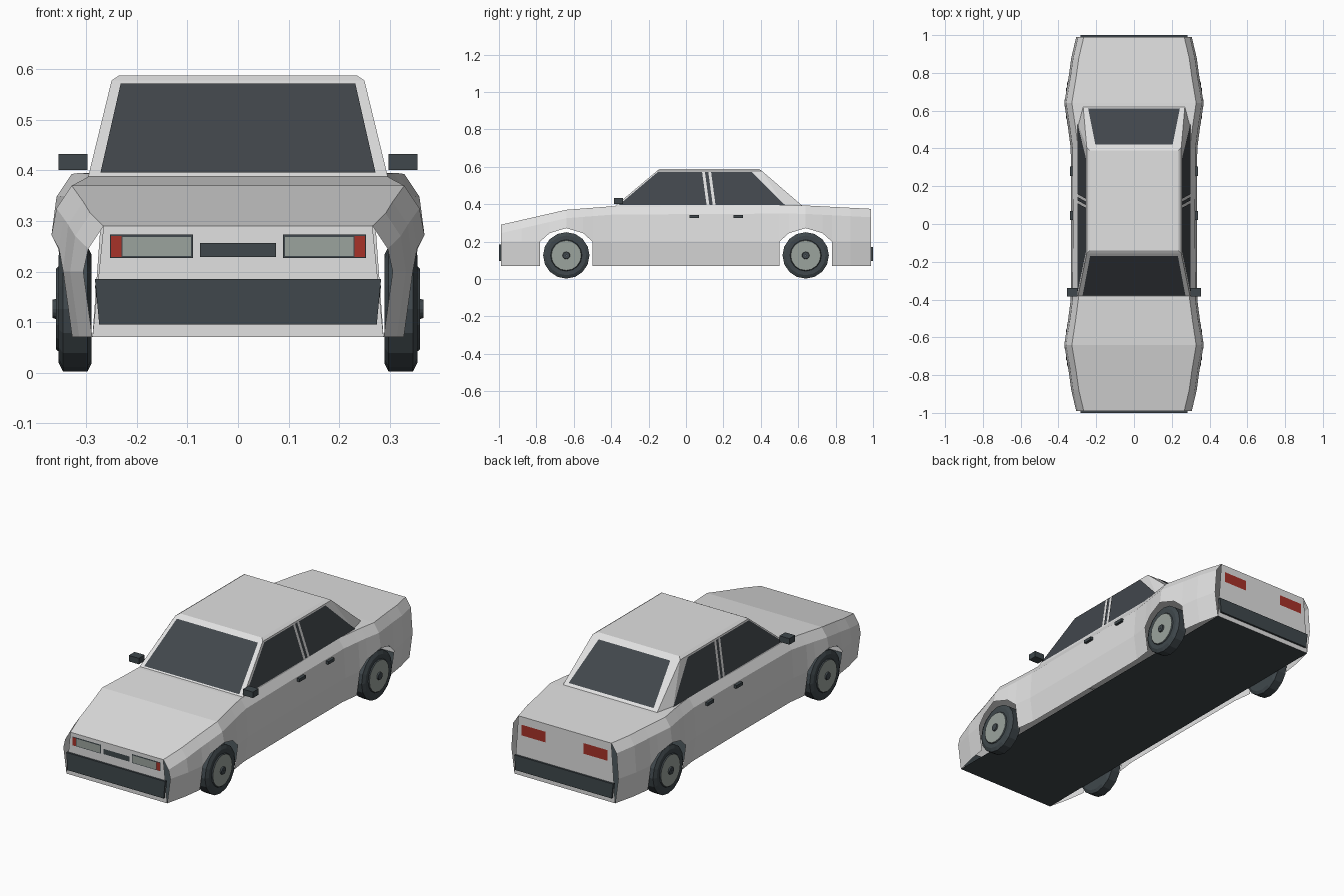
import bpy, bmesh, math
from mathutils import Vector

if "Cube" in bpy.data.objects:
    bpy.data.objects.remove(bpy.data.objects["Cube"])


def material(name, r, g, b):
    m = bpy.data.materials.new(name)
    m.use_nodes = True
    m.diffuse_color = (r, g, b, 1)
    m.node_tree.nodes["Principled BSDF"].inputs["Base Color"].default_value = (r, g, b, 1)
    return m


paint = material("light grey paint", .75, .75, .75)
trim = material("dark trim", .05, .064, .072)
glass = material("window glass", .054, .062, .072)
lens = material("grey lens", .33, .37, .34)
red = material("red lamp", .39, .032, .022)


def finish(name, bm, mats, mirror=False):
    mesh = bpy.data.meshes.new(name)
    bm.to_mesh(mesh)
    bm.free()
    for m in mats:
        mesh.materials.append(m)
    ob = bpy.data.objects.new(name, mesh)
    bpy.context.collection.objects.link(ob)
    if mirror:
        mod = ob.modifiers.new("mirror", 'MIRROR')
        mod.use_clip = True
    return ob


def lerp(table, t):
    """Piecewise linear lookup in a list of (key, value) pairs."""
    for (a, va), (b, vb) in zip(table, table[1:]):
        if t <= b:
            return va + (vb - va) * max(0, t - a) / (b - a)
    return table[-1][1]


def outward_face(bm, pts, centre=Vector((0, 0, .2))):
    """Add one face whose normal points away from the centre of the car."""
    f = bm.faces.new([bm.verts.new(p) for p in pts])
    f.normal_update()
    if f.normal.dot(f.calc_center_median() - centre) < 0:
        f.normal_flip()
    return f


def panel(name, pts, mat, mirror=False, lift=.004):
    """Thin painted plate floating just above a surface."""
    bm = bmesh.new()
    f = outward_face(bm, pts)
    bmesh.ops.translate(bm, verts=bm.verts, vec=f.normal * lift)
    return finish(name, bm, [mat], mirror)


def box(name, lo, hi, mat, mirror=False, taper=1):
    bm = bmesh.new()
    bmesh.ops.create_cube(bm, size=1)
    for v in bm.verts:
        if v.co.z < 0:
            v.co.x *= taper
        v.co = [(l + h) / 2 + c * (h - l) for l, h, c in zip(lo, hi, v.co)]
    return finish(name, bm, [mat], mirror)


# Body shell: half sections along the length, wheel arches left open
width = [(0, .333), (.4, .335), (.5, .348), (.64, .369), (.78, .346), (.88, .332), (.99, .306)]
top = [(-.99, .29), (-.64, .37), (-.38, .39), (.6, .395), (.99, .375)]
arch = [(.5, .2), (.55, .245), (.64, .272), (.73, .245), (.78, .2)]
half = [0, .4, .5, .55, .64, .73, .78, .88, .99]
FLOOR, SILL = .07, .288


def section(y):
    w, z = lerp(width, abs(y)), lerp(top, y)
    return [Vector(p) for p in ((w - .018, y, FLOOR), (w, y, lerp(arch, abs(y))),
                                (w - .01, y, z - .045), (w - .04, y, z), (0, y, z))]


bm = bmesh.new()
stations = sorted({s * y for y in half for s in (-1, 1)})
for ya, yb in zip(stations, stations[1:]):
    a, b = section(ya), section(yb)
    over_wheel = .5 < abs(ya + yb) / 2 < .78
    for i in range(1 if over_wheel else 0, 4):
        outward_face(bm, (a[i], b[i], b[i + 1], a[i + 1]), Vector((0, (ya + yb) / 2, .2)))
for y in (-.99, .99):
    corner, mid = section(y)[3:]
    outward_face(bm, (mid, corner, (SILL, y, FLOOR), (0, y, FLOOR)))
bmesh.ops.remove_doubles(bm, verts=bm.verts, dist=.0005)
finish("body_shell", bm, [paint], True)
panel("floor", [(x, y, FLOOR) for x, y in ((-SILL, -.99), (SILL, -.99), (SILL, .99), (-SILL, .99))],
      trim, lift=0)

# Cabin: half shell with a chamfered roof
BASE, EAVE, ROOF = .385, .578, .588
f0, s0, s1, r0 = [Vector((x, y, BASE)) for x, y in ((.297, -.385), (.297, .385), (.297, .53), (.27, .63))]
e0, e1 = Vector((.25, -.155, EAVE)), Vector((.25, .405, EAVE))
t0, t1 = Vector((.235, -.14, ROOF)), Vector((.235, .39, ROOF))


def mid(p):
    return Vector((0, p.y, p.z))


bm = bmesh.new()
for pts in ((mid(f0), f0, e0, mid(e0)), (f0, s1, e1, e0), (s1, r0, e1), (r0, mid(r0), mid(e1), e1),
            (e0, e1, t1, t0), (mid(e0), e0, t0, mid(t0)), (mid(e1), e1, t1, mid(t1)),
            (t0, t1, mid(t1), mid(t0))):
    outward_face(bm, pts)
bmesh.ops.remove_doubles(bm, verts=bm.verts, dist=.0005)
finish("cabin", bm, [paint], True)


# Windows lie on the sloping cabin planes
def slope(a, b, z):
    return a + (b - a) * (z - BASE) / (EAVE - BASE)


def end_window(name, p, e, z0, z1, x0, x1):
    corners = ((-x0, z0), (x0, z0), (x1, z1), (-x1, z1))
    panel(name, [(x, slope(p.y, e.y, z), z) for x, z in corners], glass)


def side_window(name, low, high, mat, lift=.004, z0=.394, z1=.572):
    corners = ((low[0], z0), (low[1], z0), (high[1], z1), (high[0], z1))
    panel(name, [(slope(f0.x, e0.x, z), y, z) for y, z in corners], mat, True, lift)


end_window("windshield", f0, e0, .393, .569, .272, .232)
end_window("rear_window", r0, e1, .403, .566, .243, .205)
side_window("front_side_window", (-.36, .11), (-.15, .086), glass)
side_window("door_pillar", (.125, .143), (.101, .119), glass)
side_window("rear_side_window", (.158, .53), (.134, .35), glass)

# Bumpers
box("front_bumper", (-.283, -1, .095), (.283, -.985, .185), trim, taper=.97)
box("rear_bumper", (-.283, .985, .095), (.283, 1, .172), trim, taper=.97)


# Lamps and grille
def end_plate(name, y, x0, x1, z0, z1, mat, mirror=True, lift=.003):
    panel(name, [(x0, y, z0), (x1, y, z0), (x1, y, z1), (x0, y, z1)], mat, mirror, lift)


end_plate("headlamp_surround", -.99, .089, .253, .227, .273, trim)
end_plate("headlamp_lens", -.99, .093, .228, .231, .268, lens, lift=.005)
end_plate("turn_signal", -.99, .23, .251, .229, .27, red, lift=.005)
end_plate("grille", -.99, -.075, .075, .229, .256, trim, False)
end_plate("tail_lamp", .99, .11, .245, .28, .335, red)

# Mirrors and door handles
box("wing_mirror", (.298, -.385, .401), (.355, -.338, .432), trim, True)
for name, y in (("front_door_handle", .02), ("rear_door_handle", .255)):
    box(name, (.318, y, .325), (.339, y + .05, .341), trim, True)


# Wheels: lathe a profile of (x, radius) around the axle
def wheel(name, y, sides=16):
    profile = [(.29, .001), (.29, .108), (.298, .124), (.346, .124), (.355, .106), (.355, .084),
               (.36, .08), (.36, .02), (.367, .018), (.367, .001)]
    bm = bmesh.new()
    rings = [[bm.verts.new((x, y + r * math.cos(a), .126 + r * math.sin(a)))
              for a in (math.tau * k / sides for k in range(sides))] for x, r in profile]
    for i, (p, q) in enumerate(zip(rings, rings[1:])):
        for k in range(sides):
            n = (k + 1) % sides
            f = bm.faces.new((p[k], p[n], q[n], q[k]))
            f.material_index = 1 if i == 6 else 0
    bmesh.ops.recalc_face_normals(bm, faces=bm.faces)
    finish(name, bm, [trim, lens], True)


wheel("front_wheels", -.64)
wheel("rear_wheels", .64)
